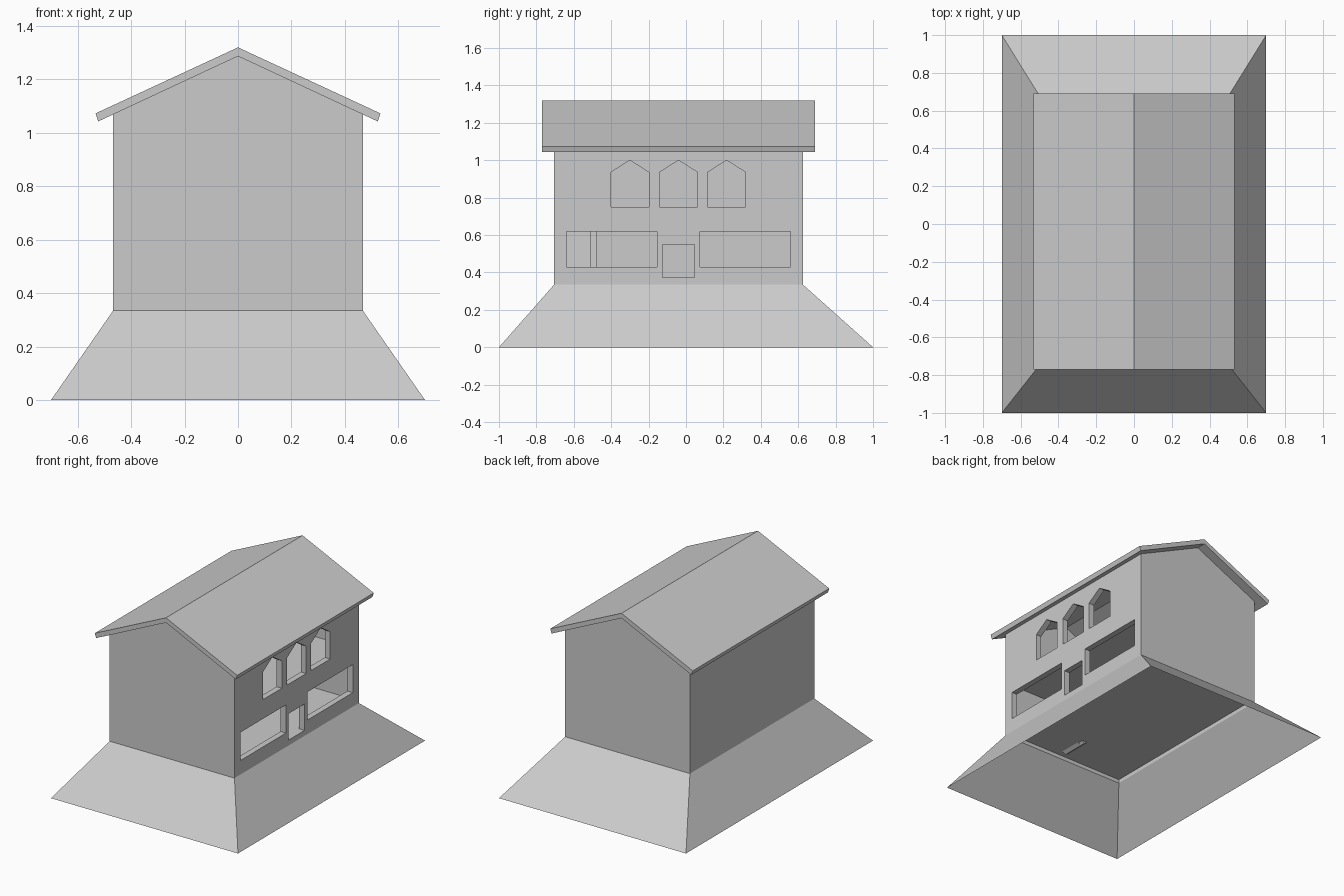
import bpy, bmesh

if "Cube" in bpy.data.objects:
    bpy.data.objects.remove(bpy.data.objects["Cube"])

gray = bpy.data.materials.new("plain_gray")
gray.diffuse_color = (0.6, 0.6, 0.6, 1)
gray.use_nodes = True
gray.node_tree.nodes["Principled BSDF"].inputs["Base Color"].default_value = gray.diffuse_color


def finish(name, bm):
    bmesh.ops.recalc_face_normals(bm, faces=bm.faces)
    me = bpy.data.meshes.new(name)
    bm.to_mesh(me)
    bm.free()
    me.materials.append(gray)
    ob = bpy.data.objects.new(name, me)
    bpy.context.collection.objects.link(ob)
    return ob


def prism(name, outline, axis, a, b):
    """Extrude a 2D outline (xz for axis y, yz for axis x) from a to b."""
    bm = bmesh.new()
    rings = []
    for t in (a, b):
        rings.append([bm.verts.new((p, t, z) if axis == "y" else (t, p, z)) for p, z in outline])
    bm.faces.new(rings[0])
    bm.faces.new(rings[1])
    n = len(outline)
    for i in range(n):
        j = (i + 1) % n
        bm.faces.new((rings[0][i], rings[0][j], rings[1][j], rings[1][i]))
    return finish(name, bm)


def rect(p0, p1, z0, z1):
    return [(p0, z0), (p1, z0), (p1, z1), (p0, z1)]


def cut(target, cutter):
    cutter.hide_render = True
    cutter.hide_set(True)
    m = target.modifiers.new("cut", "BOOLEAN")
    m.operation = "DIFFERENCE"
    m.solver = "EXACT"
    m.object = cutter


W, F, B = 0.467, -0.705, 0.625       # body half width, front, back
T = 0.04                             # wall thickness
SLOPE = (1.287 - 1.043) / 0.523


def gable(w, z0, drop=0.0):
    apex = 1.287 - drop
    e = apex - SLOPE * w
    return [(-w, z0), (w, z0), (w, e), (0, apex), (-w, e)]


# House body, hollowed out
house = prism("house_walls", gable(W, 0.36), "y", F, B)
cut(house, prism("room_cutter", gable(W - T, 0.372, 0.012), "y", F + T, B - T))

# Window and door openings on the right side
openings = [rect(-0.64, -0.155, 0.43, 0.62), rect(0.075, 0.56, 0.43, 0.62),
            rect(-0.125, 0.045, 0.372, 0.55)]
for c in (-0.30, -0.04, 0.217):
    openings.append([(c - 0.102, 0.75), (c + 0.102, 0.75), (c + 0.102, 0.935),
                     (c, 1.0), (c - 0.102, 0.935)])
for i, o in enumerate(openings):
    cut(house, prism(f"opening_cutter_{i}", o, "x", W - T - 0.03, W + 0.1))

# Upper floor and sloping ramp inside
prism("upper_floor", rect(-W + T, W - T, 0.69, 0.72), "y", F + T, B - T)
prism("ramp", [(0.06, 0.375), (0.01, 0.345), (-0.42, 0.66), (-0.42, 0.70)], "y", -0.66, -0.51)
prism("ramp_rail", [(0.06, 0.385), (0.01, 0.345), (-0.42, 0.66), (-0.42, 0.715)], "y", -0.51, -0.475)

# Roof of two slabs meeting at the ridge
prism("roof", [(0, 1.32), (0.533, 1.073), (0.523, 1.043), (0, 1.287),
               (-0.523, 1.043), (-0.533, 1.073)], "y", -0.77, 0.69)

# Flared open skirt with a short collar up to the walls
bm = bmesh.new()
loops = []
for w, f, b, z in ((0.7, -1, 1, 0), (W, F, B, 0.335), (W, F, B, 0.36)):
    loops.append([bm.verts.new(v) for v in ((-w, f, z), (w, f, z), (w, b, z), (-w, b, z))])
for lo, hi in zip(loops, loops[1:]):
    for i in range(4):
        j = (i + 1) % 4
        bm.faces.new((lo[i], lo[j], hi[j], hi[i]))
finish("base_skirt", bm)
